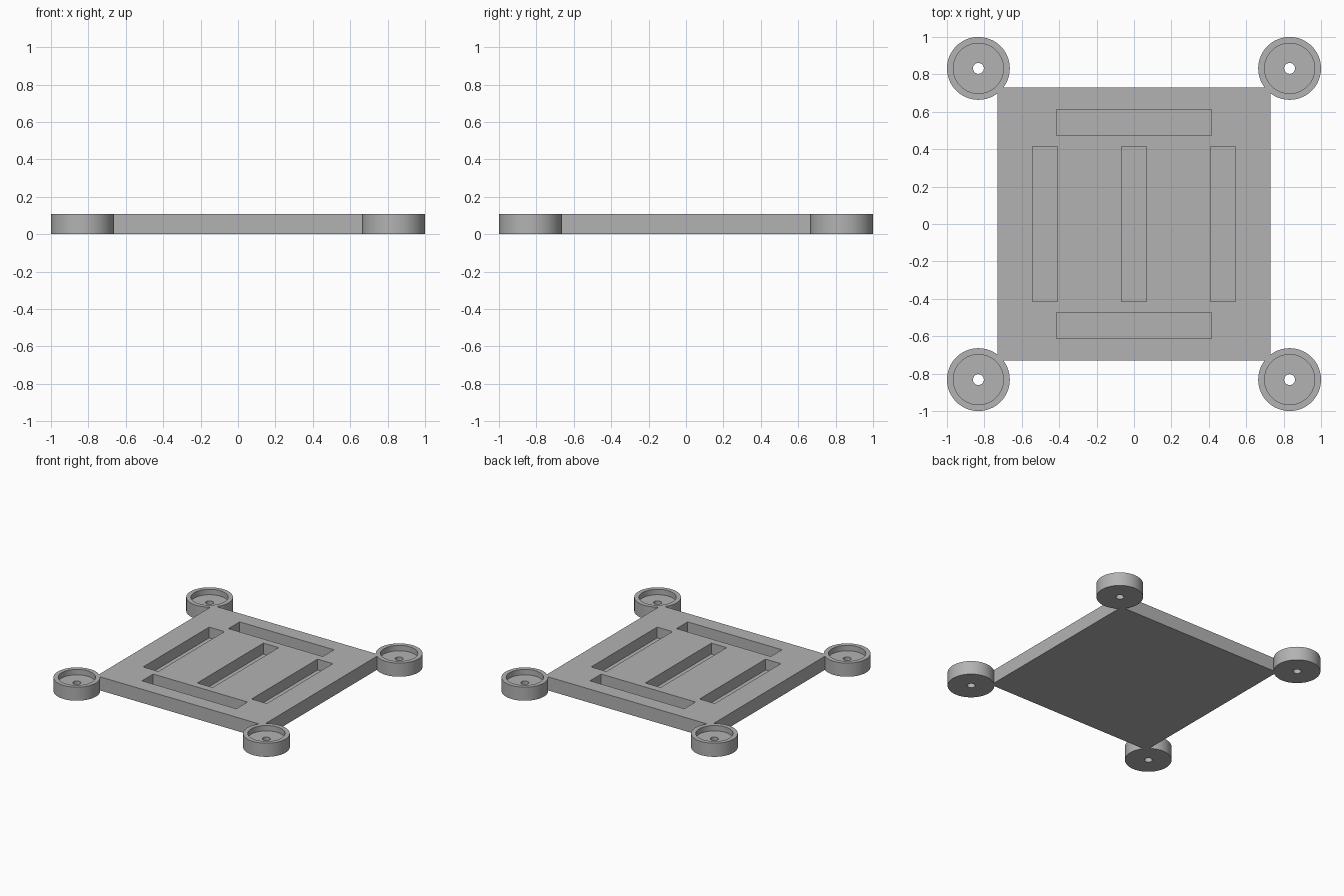
import bpy, bmesh, math

cube = bpy.data.objects.get("Cube")
if cube:
    bpy.data.objects.remove(cube, do_unlink=True)

HEIGHT = 0.108
HALF = 0.73           # half side of the plate
CUP_R = 0.168
CUP_POS = 1 - CUP_R
SLOT_FLOOR = 0.022
CUP_FLOOR = 0.065

grey = bpy.data.materials.new("light grey")
grey.use_nodes = True
color = (0.45, 0.45, 0.45, 1)
grey.diffuse_color = color
grey.node_tree.nodes["Principled BSDF"].inputs["Base Color"].default_value = color


def finish(bm, name):
    bmesh.ops.recalc_face_normals(bm, faces=bm.faces)
    mesh = bpy.data.meshes.new(name)
    bm.to_mesh(mesh)
    bm.free()
    mesh.materials.append(grey)
    obj = bpy.data.objects.new(name, mesh)
    bpy.context.collection.objects.link(obj)
    return obj


# Slots as (centre x, centre y, half width, half depth)
slots = [(x, 0, 0.067, 0.414) for x in (-0.476, 0, 0.476)]
slots += [(0, y, 0.414, 0.07) for y in (-0.542, 0.542)]


# Square plate: a box sliced along the slot edges, with the slot faces sunk
def make_plate():
    bm = bmesh.new()
    bmesh.ops.create_cube(bm, size=1)
    for v in bm.verts:
        v.co = (v.co.x * 2 * HALF, v.co.y * 2 * HALF, (v.co.z + 0.5) * HEIGHT)
    for axis in (0, 1):
        normal = [(1, 0, 0), (0, 1, 0)][axis]
        cuts = {round(s[axis] + d * s[axis + 2], 4) for s in slots for d in (-1, 1)}
        for c in sorted(cuts):
            bmesh.ops.bisect_plane(bm, geom=bm.verts[:] + bm.edges[:] + bm.faces[:],
                                   plane_co=[c * n for n in normal], plane_no=normal)
    for sx, sy, hx, hy in slots:
        faces = []
        for f in bm.faces:
            c = f.calc_center_median()
            if c.z > HEIGHT - 1e-4 and abs(c.x - sx) < hx and abs(c.y - sy) < hy:
                faces.append(f)
        ext = bmesh.ops.extrude_face_region(bm, geom=faces)
        for v in (g for g in ext["geom"] if isinstance(g, bmesh.types.BMVert)):
            v.co.z = SLOT_FLOOR
        bmesh.ops.delete(bm, geom=[f for f in faces if f.is_valid], context="FACES")
    # Merge the slices back into large flat faces
    bmesh.ops.dissolve_limit(bm, angle_limit=0.01, verts=bm.verts[:], edges=bm.edges[:])
    return finish(bm, "plate")


# Round corner cup: a closed profile (radius, z) turned about its axis
def make_cup(name, x, y):
    profile = [(0.029, 0), (CUP_R, 0), (CUP_R, HEIGHT), (0.134, HEIGHT),
               (0.134, CUP_FLOOR), (0.029, CUP_FLOOR)]
    bm = bmesh.new()
    verts = [bm.verts.new((r, 0, z)) for r, z in profile]
    edges = [bm.edges.new((verts[i - 1], verts[i])) for i in range(len(verts))]
    bmesh.ops.spin(bm, geom=verts + edges, cent=(0, 0, 0), axis=(0, 0, 1),
                   angle=math.tau, steps=64)
    bmesh.ops.remove_doubles(bm, verts=bm.verts, dist=1e-4)
    cup = finish(bm, name)
    cup.location = (x, y, 0)
    bpy.ops.object.select_all(action="DESELECT")
    cup.select_set(True)
    bpy.context.view_layer.objects.active = cup
    bpy.ops.object.shade_smooth_by_angle(angle=math.radians(30))


make_plate()
for sy, end in ((-1, "front"), (1, "back")):
    for sx, side in ((-1, "right"), (1, "left")):
        make_cup(f"{end}_{side}_cup", sx * CUP_POS, sy * CUP_POS)
